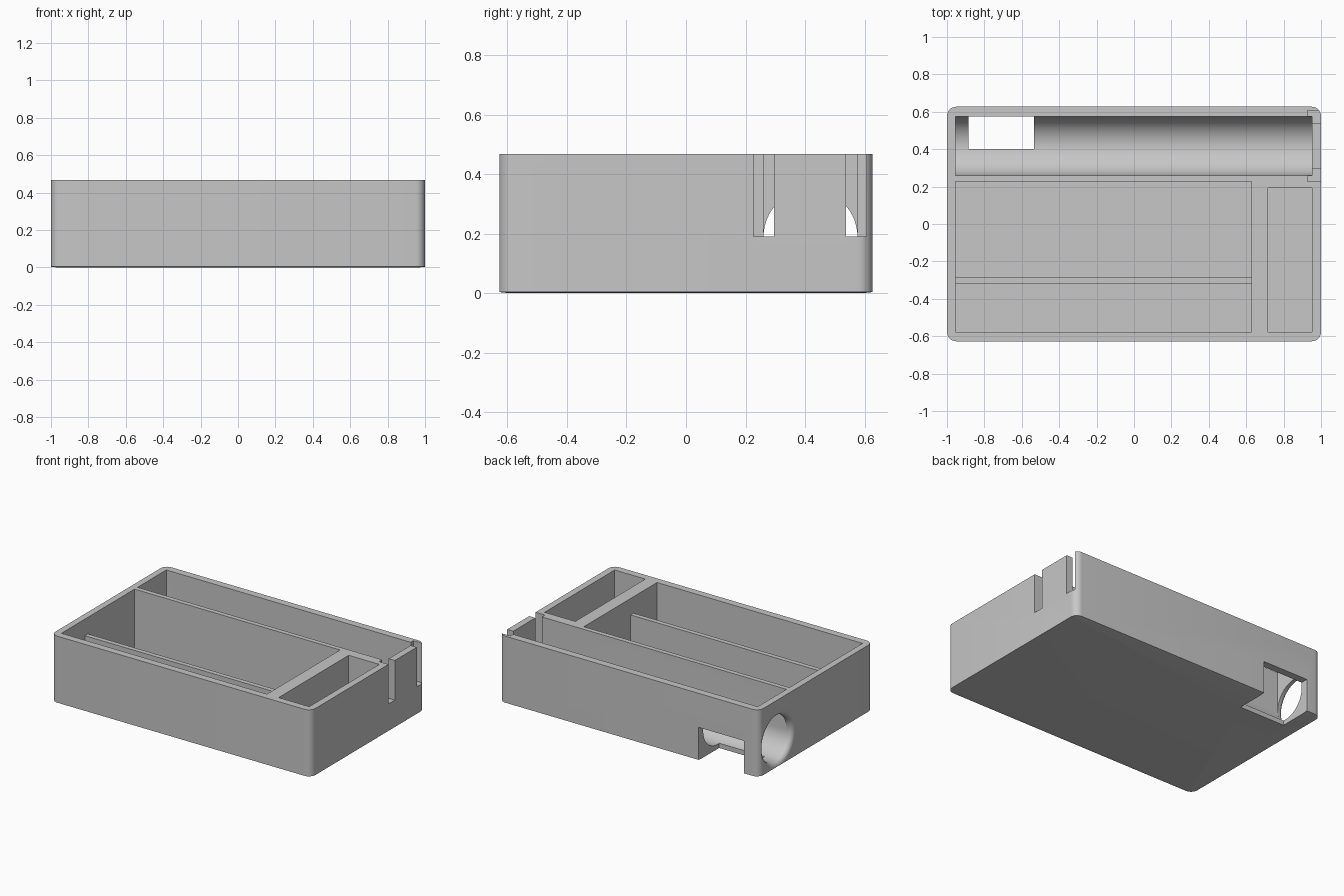
import bpy, bmesh
from math import sin, cos, pi

cube = bpy.data.objects.get("Cube")
if cube:
    bpy.data.objects.remove(cube, do_unlink=True)

HALF_X, HALF_Y, TOP, OPEN = 1.0, 0.627, 0.467, 0.6
FLOOR = 0.032
TUBE_Y, TUBE_Z, TUBE_R = 0.418, 0.19, 0.158

grey = bpy.data.materials.new("light grey")
grey.use_nodes = True
grey.diffuse_color = (0.57, 0.57, 0.57, 1)
grey.node_tree.nodes["Principled BSDF"].inputs["Base Color"].default_value = grey.diffuse_color


def loft(name, rings):
    """Closed solid through rings of equal point count."""
    bm = bmesh.new()
    loops = [[bm.verts.new(p) for p in ring] for ring in rings]
    for a, b in zip(loops, loops[1:]):
        for i in range(len(a)):
            j = (i + 1) % len(a)
            bm.faces.new((a[i], a[j], b[j], b[i]))
    bm.faces.new(loops[0][::-1])
    bm.faces.new(loops[-1])
    bmesh.ops.recalc_face_normals(bm, faces=bm.faces)
    mesh = bpy.data.meshes.new(name)
    bm.to_mesh(mesh)
    bm.free()
    obj = bpy.data.objects.new(name, mesh)
    bpy.context.collection.objects.link(obj)
    mesh.materials.append(grey)
    return obj


def block(name, x0, x1, y0, y1, z0, z1):
    corners = [(x0, y0), (x1, y0), (x1, y1), (x0, y1)]
    return loft(name, [[(x, y, z) for x, y in corners] for z in (z0, z1)])


def rounded_outline(inset, z, radius=0.05, steps=8):
    pts = []
    for q, (sx, sy) in enumerate([(1, 1), (-1, 1), (-1, -1), (1, -1)]):
        for k in range(steps + 1):
            a = (q + k / steps) * pi / 2
            r = radius - inset
            pts.append((sx * (HALF_X - radius) + r * cos(a),
                        sy * (HALF_Y - radius) + r * sin(a), z))
    return pts


def circle(x, r, n=64):
    return [(x, TUBE_Y + r * cos(2 * pi * i / n), TUBE_Z + r * sin(2 * pi * i / n))
            for i in range(n)]


def channel_section(x, n=32):
    arc = [(x, TUBE_Y - TUBE_R * cos(pi * i / n), TUBE_Z - TUBE_R * sin(pi * i / n))
           for i in range(n + 1)]
    return arc + [(x, TUBE_Y + TUBE_R, OPEN), (x, TUBE_Y - TUBE_R, OPEN)]


# Tray body with a slightly relieved underside
tray = loft("tray_body", [rounded_outline(0.035, 0), rounded_outline(0, 0.004),
                          rounded_outline(0, TOP)])

cutters = [
    # Large compartment in two bays, with a low divider between them
    block("front_bay", -0.955, 0.627, -0.577, -0.32, FLOOR, OPEN),
    block("rear_bay", -0.955, 0.627, -0.287, 0.227, FLOOR, OPEN),
    block("divider_gap", -0.955, 0.627, -0.33, -0.27, 0.352, OPEN),
    # Small side compartment
    block("side_bay", 0.717, 0.953, -0.577, 0.193, FLOOR, OPEN),
    # Round-bottomed channel along the back
    loft("channel", [channel_section(-0.955), channel_section(0.953)]),
    # Pair of slots beside the end tab
    block("inner_slot", 0.927, 1.1, 0.226, 0.296, 0.191, OPEN),
    block("outer_slot", 0.927, 1.1, 0.537, 0.606, 0.191, OPEN),
    # Finger opening through the floor and back wall
    block("finger_opening", -0.885, -0.535, 0.4, 0.8, -0.1, 0.23),
]

# Round end hole with a rolled outer rim
FILLET = 0.035
rim = [circle(-0.95, TUBE_R - 0.0005)]
for k in range(9):
    a = k / 8 * pi / 2
    rim.append(circle(-HALF_X + FILLET * (1 - sin(a)), TUBE_R + FILLET * (1 - cos(a))))
rim.append(circle(-1.1, TUBE_R + FILLET))
cutters.append(loft("end_hole", rim))

bpy.ops.object.select_all(action='DESELECT')
bpy.context.view_layer.objects.active = tray
tray.select_set(True)
for cutter in cutters:
    cutter.hide_render = True
    mod = tray.modifiers.new(cutter.name, 'BOOLEAN')
    mod.operation = 'DIFFERENCE'
    mod.solver = 'EXACT'
    mod.object = cutter
    bpy.ops.object.modifier_apply(modifier=mod.name)
    bpy.data.objects.remove(cutter, do_unlink=True)

bpy.ops.object.shade_smooth_by_angle(angle=pi / 6)
